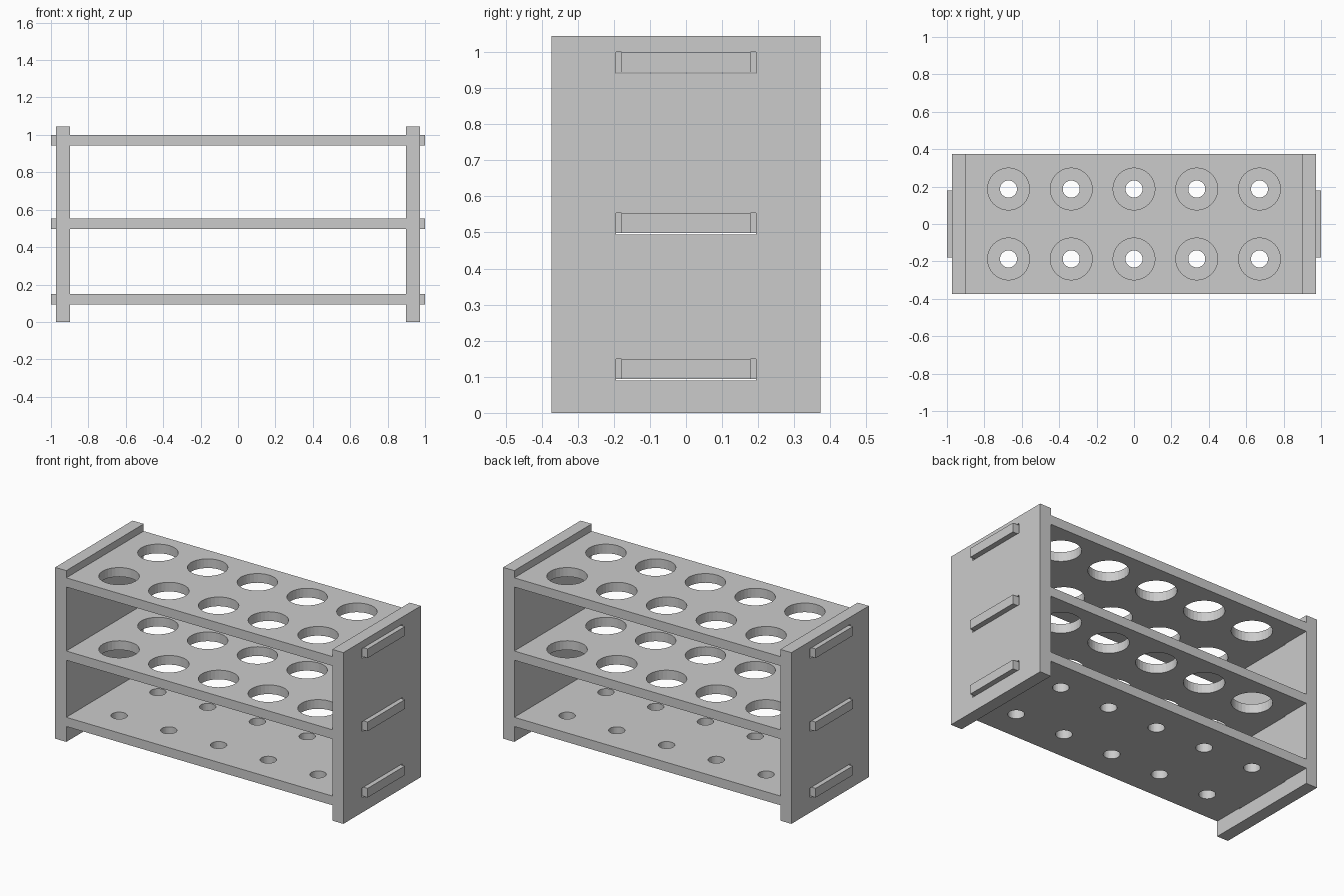
import bpy, bmesh
from math import cos, sin, tau, pi
from mathutils import Euler, Matrix

if "Cube" in bpy.data.objects:
    bpy.data.objects.remove(bpy.data.objects["Cube"])

PANEL_IN, PANEL_OUT = 0.897, 0.972    # x extent of the end panels
HALF_DEPTH = 0.373
HEIGHT = 1.044
THICK = 0.056
TENON, SLOT = 0.179, 0.194            # half widths in y
SHELF_TOPS = {"bottom_shelf": 0.15, "middle_shelf": 0.554, "top_shelf": 1.0}


def circle(cx, cy, r, sides=32):
    return [(cx + r * cos(tau * i / sides), cy + r * sin(tau * i / sides)) for i in range(sides)]


def rect(x0, x1, y0, y1):
    return [(x0, y0), (x1, y0), (x1, y1), (x0, y1)]


def plate(name, loops, thickness, matrix):
    """Flat board cut from an outline (first loop) with holes (other loops)."""
    curve = bpy.data.curves.new(name + "_outline", 'CURVE')
    curve.dimensions = '2D'
    curve.fill_mode = 'BOTH'
    curve.extrude = thickness / 2
    for pts in loops:
        spline = curve.splines.new('POLY')
        spline.points.add(len(pts) - 1)
        for p, (x, y) in zip(spline.points, pts):
            p.co = (x, y, 0, 1)
        spline.use_cyclic_u = True
        spline.use_smooth = False
    temp = bpy.data.objects.new(name + "_temp", curve)
    bpy.context.collection.objects.link(temp)
    deps = bpy.context.evaluated_depsgraph_get()
    mesh = bpy.data.meshes.new_from_object(temp.evaluated_get(deps))
    bpy.data.objects.remove(temp)
    bpy.data.curves.remove(curve)

    bm = bmesh.new()
    bm.from_mesh(mesh)
    bmesh.ops.remove_doubles(bm, verts=bm.verts, dist=1e-5)
    bmesh.ops.recalc_face_normals(bm, faces=bm.faces)
    bmesh.ops.transform(bm, matrix=matrix, verts=bm.verts)
    for f in bm.faces:
        f.smooth = False
    bm.to_mesh(mesh)
    bm.free()
    mesh.name = name
    obj = bpy.data.objects.new(name, mesh)
    bpy.context.collection.objects.link(obj)
    return obj


# Shelves: board with a tenon at each end and two rows of five tube holes
half = [(PANEL_IN, -HALF_DEPTH), (PANEL_IN, -TENON), (1, -TENON),
        (1, TENON), (PANEL_IN, TENON), (PANEL_IN, HALF_DEPTH)]
outline = half + [(-x, -y) for x, y in half]
for name, top in SHELF_TOPS.items():
    radius = 0.0455 if name == "bottom_shelf" else 0.112
    holes = [circle(0.3355 * i, y, radius) for i in range(-2, 3) for y in (-0.187, 0.187)]
    plate(name, [outline] + holes, THICK, Matrix.Translation((0, 0, top - THICK / 2)))

# End panels: upright boards with a through slot for each tenon
slots = [rect(-SLOT, SLOT, top - THICK - 0.004, top) for top in SHELF_TOPS.values()]
upright = Euler((pi / 2, 0, pi / 2)).to_matrix().to_4x4()
for name, side in (("left_panel", -1), ("right_panel", 1)):
    shift = Matrix.Translation((side * (PANEL_IN + PANEL_OUT) / 2, 0, 0))
    plate(name, [rect(-HALF_DEPTH, HALF_DEPTH, 0, HEIGHT)] + slots,
          PANEL_OUT - PANEL_IN, shift @ upright)
